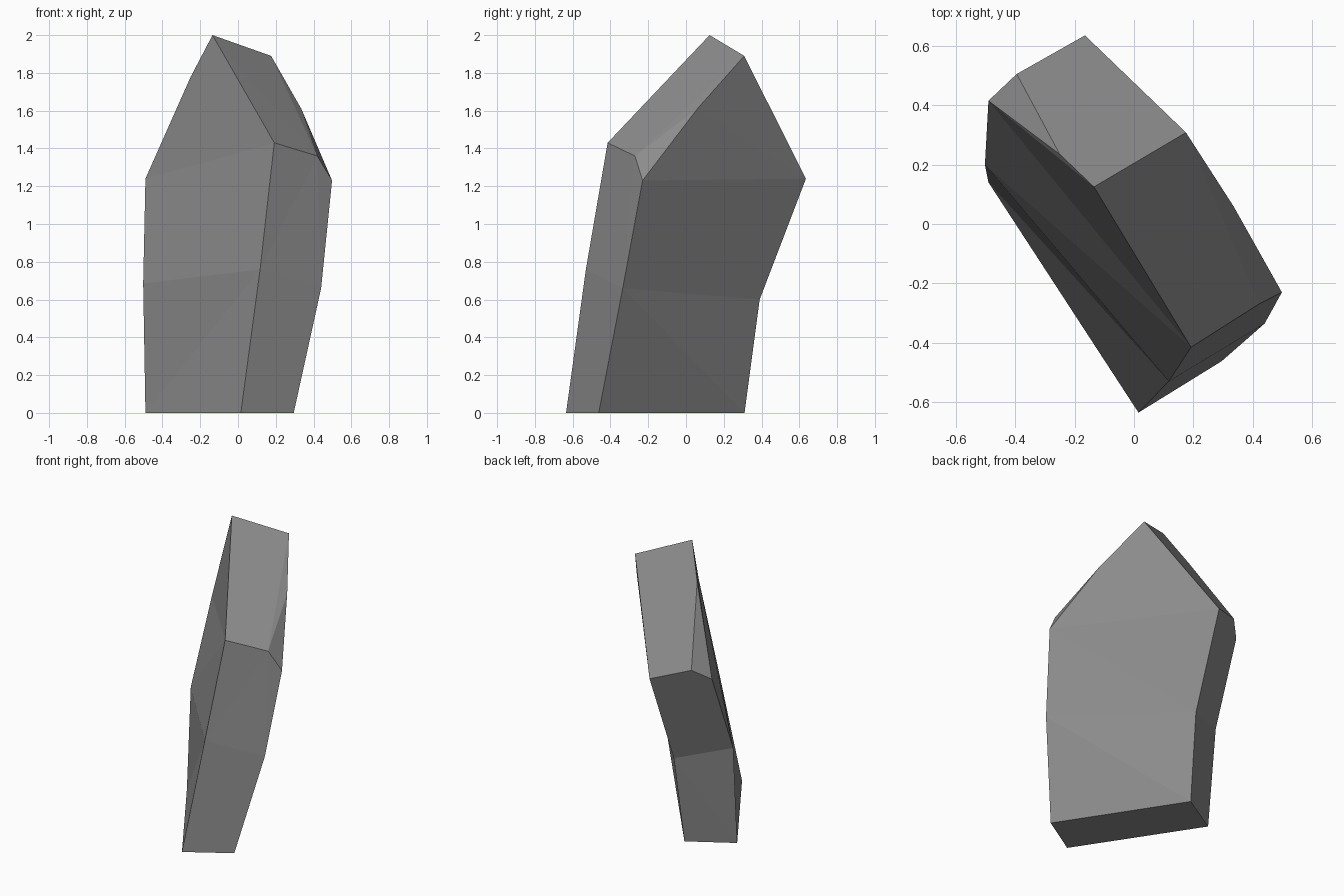
import bpy, bmesh

if "Cube" in bpy.data.objects:
    bpy.data.objects.remove(bpy.data.objects["Cube"])

# Outlines of the slab's two broad sides, in matching order:
# base right, waist right, shoulder right, tip, chip, shoulder left, waist left, base left
front = [(0.015, -0.635, 0), (0.117, -0.53, 0.76), (0.192, -0.415, 1.43), (-0.135, 0.125, 2.0),
         (-0.25, 0.235, 1.78), (-0.49, 0.415, 1.24), (-0.502, 0.2, 0.685), (-0.49, 0.14, 0)]
# base right, waist right, shoulder right, chip, tip, shoulder left, waist left, base left
back = [(0.295, -0.462, 0), (0.44, -0.335, 0.66), (0.498, -0.23, 1.23), (0.335, 0.06, 1.61),
        (0.175, 0.308, 1.89), (-0.165, 0.635, 1.24), (-0.18, 0.39, 0.6), (-0.205, 0.31, 0)]
# Small chipped corners on the right and left shoulders
corners = [(0.42, -0.27, 1.36), (-0.395, 0.505, 1.31)]

bm = bmesh.new()
f = [bm.verts.new(p) for p in front]
b = [bm.verts.new(p) for p in back]
right, left = [bm.verts.new(p) for p in corners]


def fan(*loop):
    """Fill a loop with triangles from its first corner."""
    for i in range(1, len(loop) - 1):
        bm.faces.new((loop[0], loop[i], loop[i + 1]))


# Broad sides in three bands
for s in (f, b):
    fan(s[7], s[0], s[1], s[6])
    fan(s[6], s[1], s[2], s[5])
    fan(s[5], s[2], s[3], s[4])

# Base and lower edges
fan(f[0], f[7], b[7], b[0])
fan(f[0], b[0], b[1], f[1])
fan(f[7], f[6], b[6], b[7])

# Upper edges, up to the shoulders
fan(right, f[2], f[1], b[1], b[2])
fan(left, b[5], b[6], f[6], f[5])

# Sloped top faces and corner chips
fan(right, b[3], b[4], f[3], f[2])
fan(right, b[2], b[3])
fan(left, f[4], f[3], b[4], b[5])
fan(left, f[5], f[4])

bmesh.ops.recalc_face_normals(bm, faces=bm.faces)
mesh = bpy.data.meshes.new("rock_slab")
bm.to_mesh(mesh)
bm.free()

stone = bpy.data.materials.new("grey stone")
stone.diffuse_color = (0.26, 0.26, 0.265, 1)
stone.use_nodes = True
stone.node_tree.nodes["Principled BSDF"].inputs["Base Color"].default_value = stone.diffuse_color
mesh.materials.append(stone)
bpy.context.collection.objects.link(bpy.data.objects.new("rock_slab", mesh))
